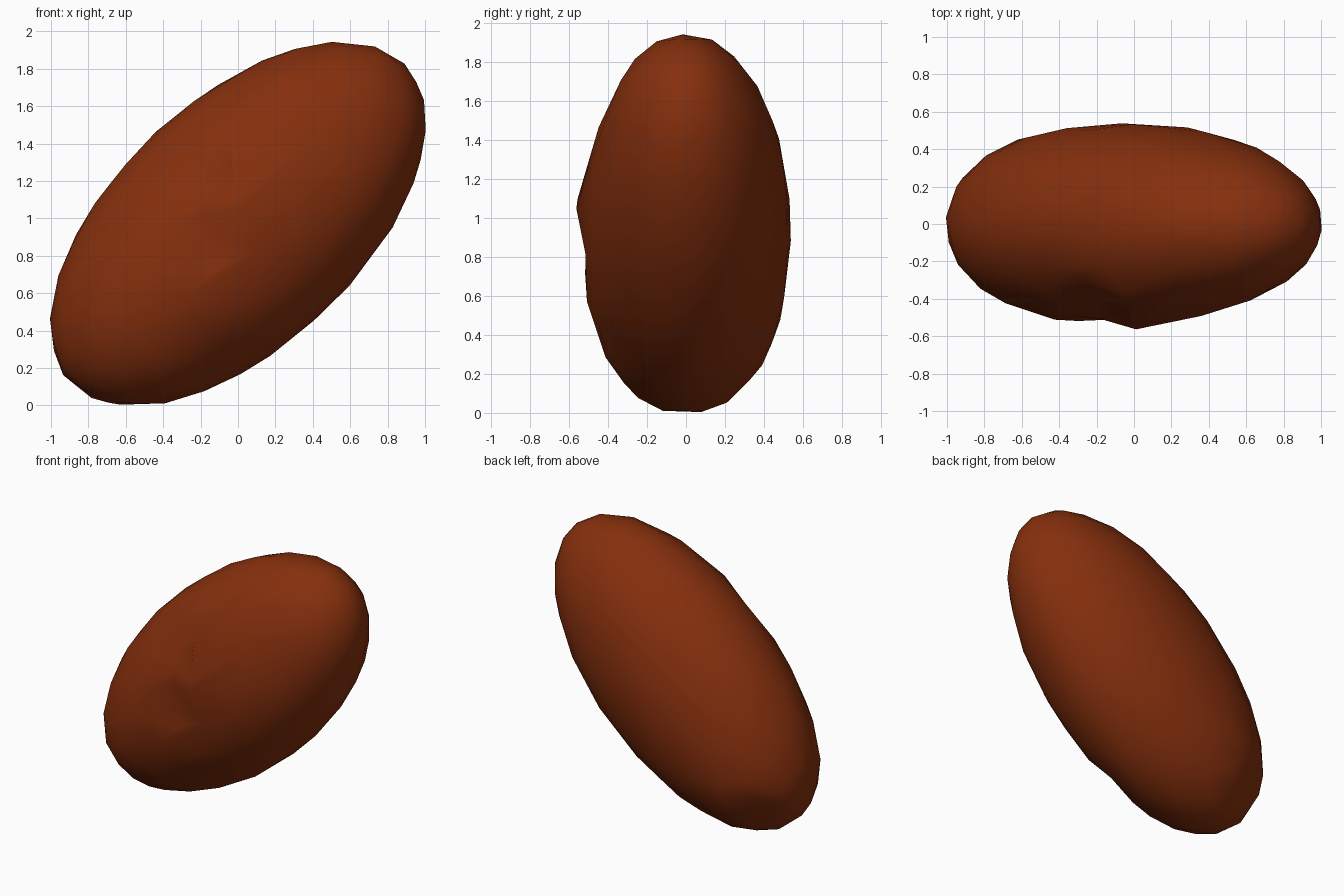
import bpy
import bmesh
import math
from mathutils import Matrix, Vector

cube = bpy.data.objects.get("Cube")
if cube:
    bpy.data.objects.remove(cube, do_unlink=True)

# Reddish brown skin
skin = bpy.data.materials.new("reddish_brown_skin")
skin.use_nodes = True
colour = (0.235, 0.029, 0.004, 1)
skin.diffuse_color = colour
skin.node_tree.nodes["Principled BSDF"].inputs["Base Color"].default_value = colour

# Half sizes along the long, deep and short axes
LONG, DEEP, SHORT = 1.232, 0.535, 0.657
TILT = math.radians(-43.4)
CENTRE = Vector((0, 0, 0.97))

# Dents (positive) and bumps (negative): x, z, radius, depth towards the centre
FRONT_MARKS = [
    (-0.20, 1.32, 0.13, 0.05),
    (-0.04, 1.50, 0.10, -0.02),
    (-0.18, 0.87, 0.13, 0.06),
    (0.00, 1.08, 0.13, -0.03),
    (-0.40, 0.75, 0.20, -0.01),
    (-0.10, 0.28, 0.15, 0.03),
    (0.45, 1.42, 0.28, 0.03),
]
BACK_MARKS = [
    (-0.80, 0.22, 0.13, 0.08),
    (-0.55, 0.45, 0.15, -0.01),
]


def inward_depth(point, marks):
    return sum(depth * math.exp(-((point.x - x) ** 2 + (point.z - z) ** 2) / radius ** 2)
               for x, z, radius, depth in marks)


# Lumpy oval body, leaning up towards +x, with a fuller low end
bm = bmesh.new()
bmesh.ops.create_icosphere(bm, subdivisions=5, radius=1)
lean = Matrix.Rotation(TILT, 3, 'Y')
for v in bm.verts:
    x, y, z = v.co
    fuller = 1 + 0.2 * min(x, 0) ** 2
    p = lean @ Vector((x * LONG, y * DEEP * fuller, z * SHORT))
    marks = FRONT_MARKS if y < 0 else BACK_MARKS
    depth = inward_depth(p + CENTRE, marks) * min(1, abs(y) * 2)
    v.co = p - p.normalized() * depth + CENTRE
mesh = bpy.data.meshes.new("lumpy_body")
bm.to_mesh(mesh)
bm.free()
mesh.materials.append(skin)
body = bpy.data.objects.new("lumpy_body", mesh)
bpy.context.collection.objects.link(body)

# Coarse, uneven facets with smooth shading
facets = body.modifiers.new("coarse_facets", 'DECIMATE')
facets.ratio = 0.08
for poly in mesh.polygons:
    poly.use_smooth = True
